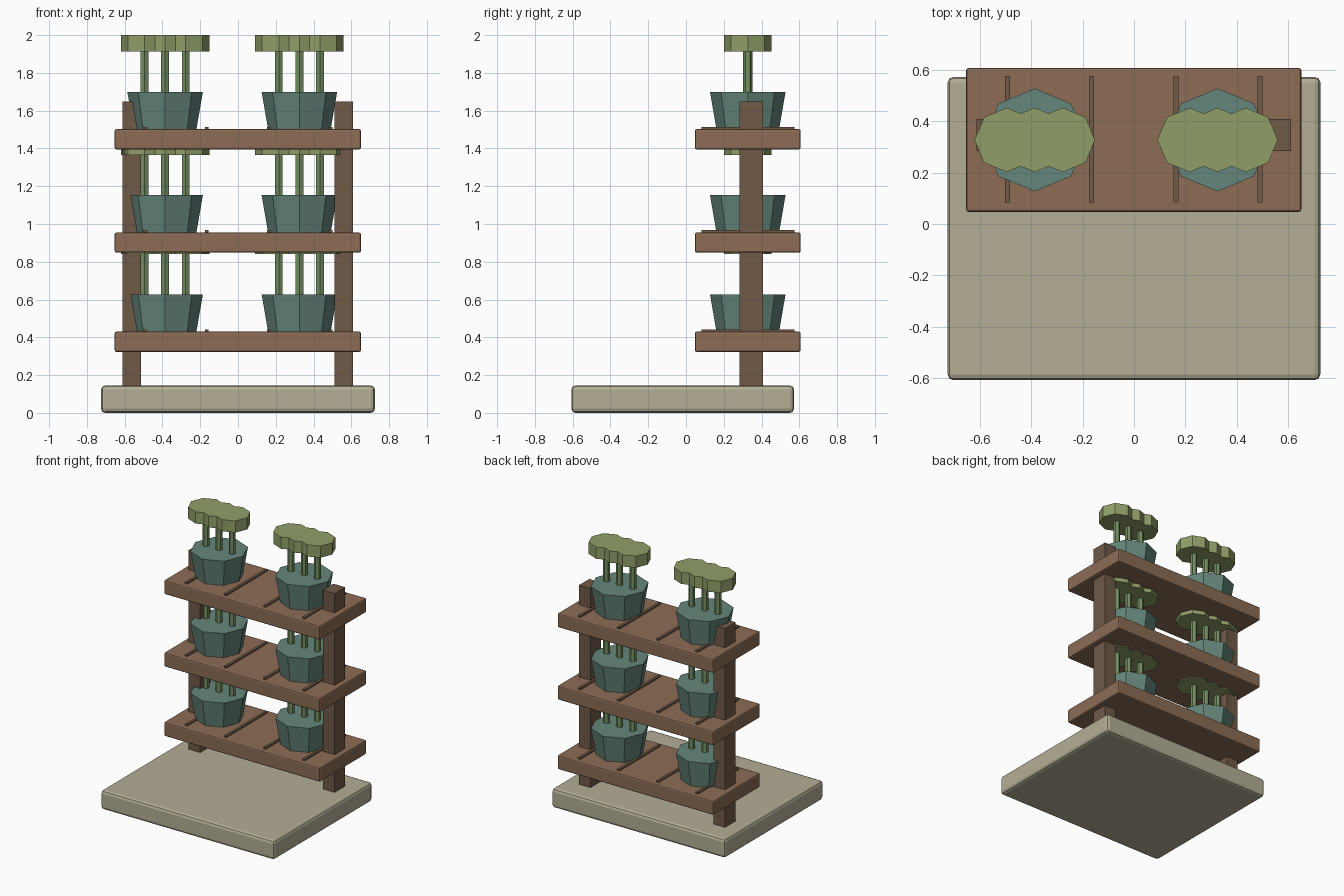
import bpy
from math import pi

if "Cube" in bpy.data.objects:
    bpy.data.objects.remove(bpy.data.objects["Cube"])


def material(name, hex_color):
    m = bpy.data.materials.new(name)
    rgb = [int(hex_color[i:i + 2], 16) / 255 for i in (0, 2, 4)]
    m.diffuse_color = (*[c ** 2.2 for c in rgb], 1)
    m.use_nodes = True
    m.node_tree.nodes["Principled BSDF"].inputs["Base Color"].default_value = m.diffuse_color
    return m


STONE = material("stone", "B3AD95")
WOOD = material("shelf_wood", "8B6C56")
DARK = material("post_wood", "6F5A49")
POT = material("pot_glaze", "65857B")
STEM = material("stem_green", "758E62")
LEAF = material("leaf_green", "8F9D68")


def box(name, x, y, z, mat, bevel=0):
    """Box from (min, max) ranges on each axis."""
    bpy.ops.mesh.primitive_cube_add(
        size=1, location=[(a + b) / 2 for a, b in (x, y, z)])
    ob = bpy.context.object
    ob.name = name
    ob.scale = [b - a for a, b in (x, y, z)]
    bpy.ops.object.transform_apply(location=False, rotation=False, scale=True)
    ob.data.materials.append(mat)
    if bevel:
        mod = ob.modifiers.new("soft_edges", 'BEVEL')
        mod.width = bevel
        mod.segments = 2
    return ob


def prism(name, sides, r_bottom, r_top, x, y, z0, z1, mat):
    """Straight or tapered prism standing between z0 and z1."""
    bpy.ops.mesh.primitive_cone_add(
        vertices=sides, radius1=r_bottom, radius2=r_top, depth=z1 - z0,
        location=(x, y, (z0 + z1) / 2))
    ob = bpy.context.object
    ob.name = name
    ob.data.materials.append(mat)
    return ob


# Base slab
box("base", (-0.725, 0.725), (-0.607, 0.572), (0, 0.145), STONE, 0.022)

# Two uprights
for side, x in (("left", -0.563), ("right", 0.561)):
    box(side + "_post", (x - 0.049, x + 0.049), (0.283, 0.408),
        (0.14, 1.648), DARK)

PLANT_Y = 0.327
for level, top in enumerate((0.43, 0.955, 1.502), 1):
    # Shelf board with thin cross battens
    box(f"shelf_{level}", (-0.653, 0.651), (0.047, 0.607),
        (top - 0.107, top), WOOD, 0.01)
    for i, x in enumerate((-0.492, -0.165, 0.163, 0.49), 1):
        box(f"batten_{level}_{i}", (x - 0.01, x + 0.01), (0.083, 0.575),
            (top - 0.008, top + 0.012), DARK)

    # Potted plants: tapered pot, three stems, three leaf clumps
    rim = top + 0.198
    for side, px in (("left", -0.386), ("right", 0.325)):
        tag = f"{side}_{level}"
        prism("pot_" + tag, 8, 0.165, 0.2, px, PLANT_Y, top - 0.005, rim, POT)
        for i, dx in enumerate((-0.109, 0, 0.109), 1):
            prism(f"stem_{tag}_{i}", 6, 0.024, 0.024, px + dx, PLANT_Y,
                  rim - 0.06, rim + 0.25, STEM)
            prism(f"leaf_{tag}_{i}", 8, 0.125, 0.125, px + dx, PLANT_Y,
                  rim + 0.212, rim + 0.3, LEAF)
